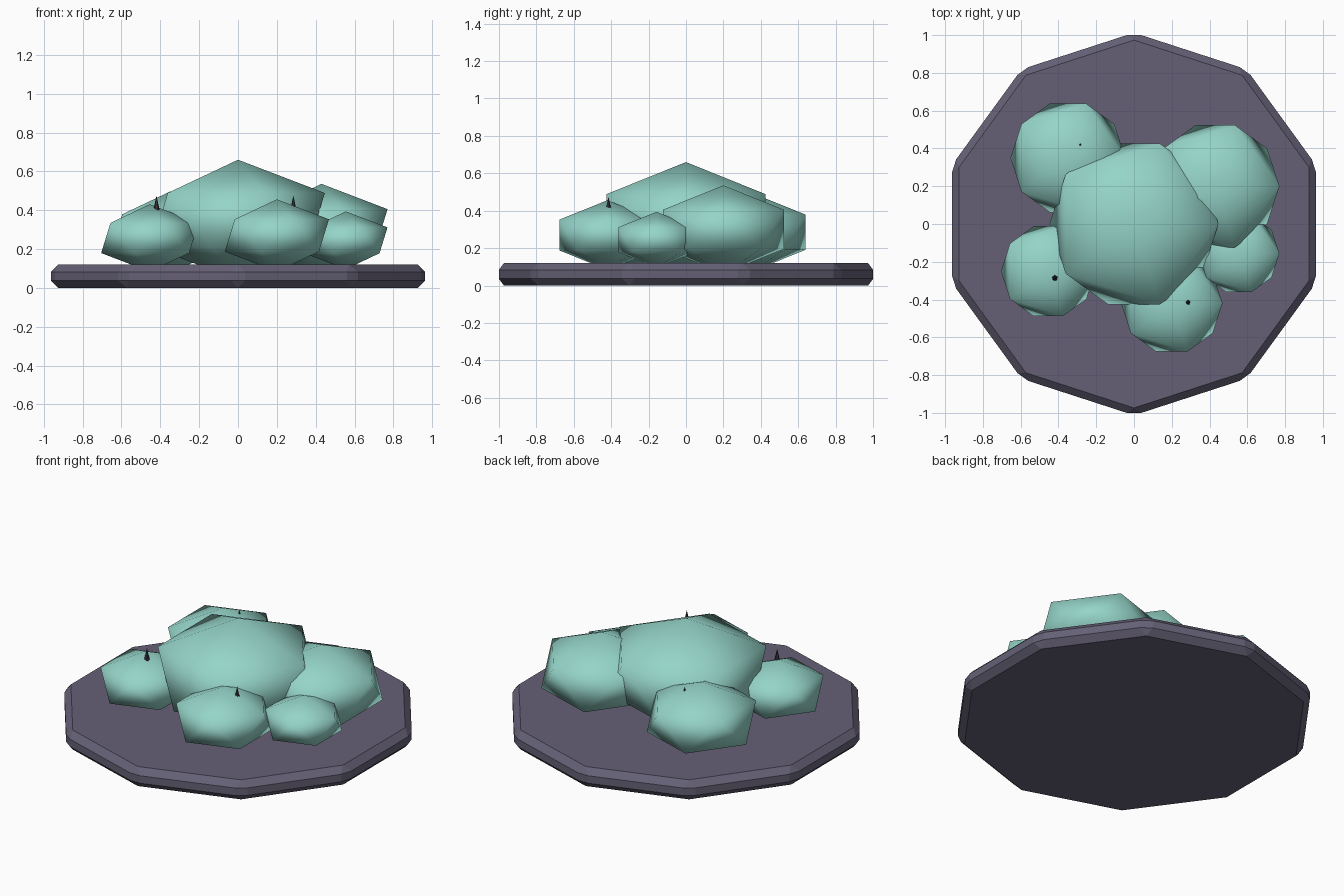
import bpy

# Remove the default cube only
cube = bpy.data.objects.get("Cube")
if cube:
    bpy.data.objects.remove(cube, do_unlink=True)


def make_material(name, rgb):
    mat = bpy.data.materials.new(name)
    mat.use_nodes = True
    color = (*rgb, 1.0)
    mat.diffuse_color = color
    mat.node_tree.nodes["Principled BSDF"].inputs["Base Color"].default_value = color
    return mat


slate = make_material("slate_purple", (0.13, 0.118, 0.18))
teal = make_material("soft_teal", (0.30, 0.66, 0.58))
dark = make_material("dark_spike", (0.035, 0.028, 0.042))


def finish(name, mat):
    obj = bpy.context.object
    obj.name = name
    obj.data.materials.append(mat)
    return obj


# Ten-sided base slab with chamfered edges
THICKNESS = 0.12
bpy.ops.mesh.primitive_cylinder_add(vertices=10, radius=1.0125, depth=THICKNESS,
                                    location=(0, 0, THICKNESS / 2))
base = finish("base_slab", slate)
bevel = base.modifiers.new("chamfer", 'BEVEL')
bevel.width = 0.037
bevel.segments = 1

# Flattened, smooth-shaded mounds: x, y, z, radius
FLATTEN = 0.62
mounds = {
    "center_mound": (0, 0, 0.35, 0.50),
    "back_left_mound": (0.43, 0.20, 0.30, 0.38),
    "back_right_mound": (-0.35, 0.35, 0.285, 0.34),
    "front_mound": (0.20, -0.42, 0.27, 0.30),
    "front_right_mound": (-0.454, -0.25, 0.257, 0.28),
    "front_left_mound": (0.555, -0.157, 0.245, 0.24),
}
for name, (x, y, z, radius) in mounds.items():
    bpy.ops.mesh.primitive_ico_sphere_add(subdivisions=1, radius=radius, location=(x, y, z))
    mound = finish(name, teal)
    mound.scale.z = FLATTEN
    bpy.ops.object.shade_smooth()

# Small spikes poking out of the outer mounds
HEIGHT, TIP = 0.095, 0.475
spikes = {
    "front_right_spike": (-0.42, -0.285),
    "front_spike": (0.285, -0.415),
    "back_right_spike": (-0.285, 0.42),
}
for name, (x, y) in spikes.items():
    bpy.ops.mesh.primitive_cone_add(vertices=5, radius1=0.022, radius2=0, depth=HEIGHT,
                                    location=(x, y, TIP - HEIGHT / 2))
    finish(name, dark)
